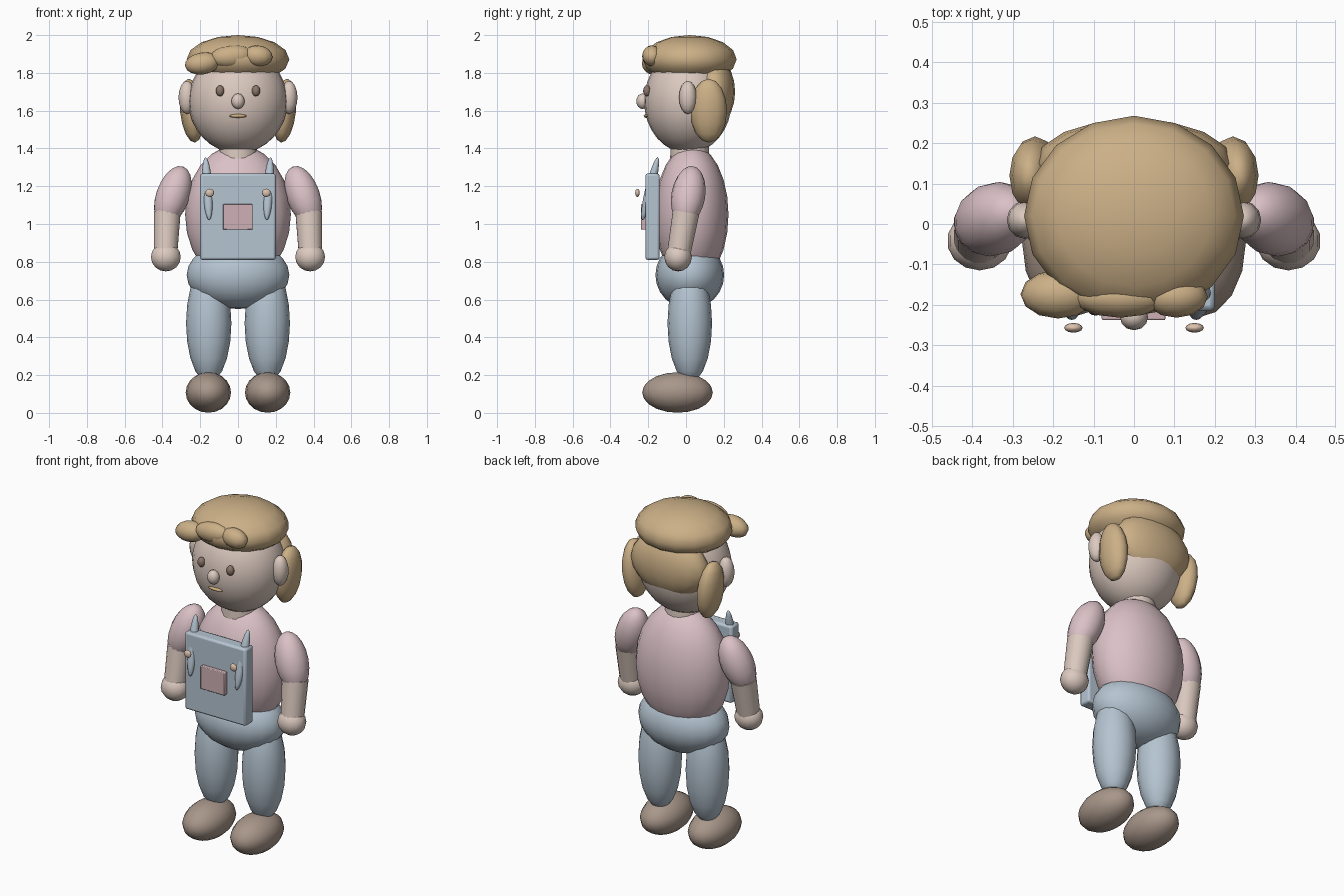
import bpy
from math import radians
from mathutils import Vector

cube = bpy.data.objects.get("Cube")
if cube:
    bpy.data.objects.remove(cube, do_unlink=True)


def linear(c):
    return c / 12.92 if c <= 0.04045 else ((c + 0.055) / 1.055) ** 2.4


def material(name, r, g, b):
    col = (linear(r), linear(g), linear(b), 1)
    m = bpy.data.materials.new(name)
    m.use_nodes = True
    m.diffuse_color = col
    bsdf = m.node_tree.nodes["Principled BSDF"]
    bsdf.inputs["Base Color"].default_value = col
    bsdf.inputs["Roughness"].default_value = 0.8
    return m


SKIN = material("skin", 0.86, 0.79, 0.75)
SHIRT = material("pink_shirt", 0.86, 0.76, 0.78)
DENIM = material("pale_denim", 0.71, 0.77, 0.82)
HAIR = material("sandy_hair", 0.80, 0.69, 0.53)
SHOE = material("brown_shoe", 0.66, 0.59, 0.54)
EYE = material("brown_eye", 0.55, 0.47, 0.42)
LIP = material("ochre_lip", 0.80, 0.68, 0.50)
BUTTON = material("tan_button", 0.86, 0.76, 0.68)
POCKET = material("rose_pocket", 0.81, 0.69, 0.71)


def finish(name, mat, angle=60):
    o = bpy.context.object
    o.name = name
    o.data.materials.append(mat)
    bpy.ops.object.shade_smooth_by_angle(angle=radians(angle))
    return o


def ball(name, mat, loc, radii, rot=(0, 0, 0), segs=16, rings=10):
    bpy.ops.mesh.primitive_uv_sphere_add(segments=segs, ring_count=rings, location=loc, rotation=rot)
    bpy.context.object.scale = radii
    bpy.ops.object.transform_apply(location=False, rotation=False, scale=True)
    return finish(name, mat)


def pair(name, mat, loc, radii, rot=(0, 0, 0), segs=16, rings=10):
    for side, s in (("left", 1), ("right", -1)):
        ball(f"{side}_{name}", mat, (s * loc[0], loc[1], loc[2]), radii,
             (rot[0], s * rot[1], s * rot[2]), segs, rings)


def tube(name, mat, a, b, r1, r2, sides=16):
    a, b = Vector(a), Vector(b)
    bpy.ops.mesh.primitive_cone_add(vertices=sides, radius1=r1, radius2=r2, depth=(b - a).length,
                                    location=(a + b) / 2,
                                    rotation=(b - a).to_track_quat('Z', 'Y').to_euler())
    return finish(name, mat)


def box(name, mat, lo, hi, bevel):
    lo, hi = Vector(lo), Vector(hi)
    bpy.ops.mesh.primitive_cube_add(size=1, location=(lo + hi) / 2)
    o = bpy.context.object
    o.scale = hi - lo
    bpy.ops.object.transform_apply(location=False, rotation=False, scale=True)
    mod = o.modifiers.new("rounding", 'BEVEL')
    mod.width, mod.segments = bevel, 2
    return finish(name, mat, 30)


# Head and face
ball("head", SKIN, (0, 0.01, 1.65), (0.262, 0.232, 0.275), segs=24, rings=16)
pair("ear", SKIN, (0.27, 0.01, 1.67), (0.045, 0.047, 0.088), segs=12, rings=8)
pair("eye", EYE, (0.095, -0.207, 1.705), (0.022, 0.02, 0.029), segs=12, rings=8)
ball("nose", SKIN, (0, -0.23, 1.65), (0.035, 0.033, 0.041), segs=12, rings=8)
ball("mouth", LIP, (0, -0.21, 1.572), (0.046, 0.014, 0.01), segs=12, rings=8)
tube("neck", SKIN, (0, 0.02, 1.33), (0, 0.02, 1.43), 0.105, 0.1)

# Hair
ball("hair_cap", HAIR, (0, 0.02, 1.872), (0.272, 0.248, 0.128), rings=8)
ball("back_hair", HAIR, (0, 0.15, 1.70), (0.245, 0.11, 0.18))
pair("side_lock", HAIR, (0.245, 0.12, 1.60), (0.062, 0.097, 0.17), (0, 0.1, 0), segs=12, rings=8)
ball("fringe_right", HAIR, (-0.188, -0.174, 1.85), (0.094, 0.06, 0.058), (0, -0.15, 0), 12, 8)
ball("fringe_middle", HAIR, (-0.035, -0.182, 1.887), (0.115, 0.05, 0.058), (0, -0.1, 0), 12, 8)
ball("fringe_left", HAIR, (0.105, -0.18, 1.89), (0.078, 0.052, 0.055), (0, 0.1, 0), 12, 8)

# Body
ball("torso", SHIRT, (0, 0.03, 1.05), (0.28, 0.195, 0.37), segs=20, rings=12)
ball("hips", DENIM, (0, 0.02, 0.73), (0.272, 0.182, 0.18), segs=20, rings=12)

# Arms
pair("sleeve", SHIRT, (0.345, 0.012, 1.15), (0.09, 0.09, 0.165), (-0.15, -0.34, 0), segs=14)
for side, s in (("left", 1), ("right", -1)):
    tube(f"{side}_forearm", SKIN, (s * 0.375, 0, 1.06), (s * 0.383, -0.037, 0.85), 0.072, 0.063)
pair("hand", SKIN, (0.382, -0.042, 0.825), (0.081, 0.073, 0.076), segs=14, rings=8)

# Legs and shoes
pair("leg", DENIM, (0.155, 0.02, 0.475), (0.12, 0.118, 0.315))
pair("shoe", SHOE, (0.157, -0.045, 0.108), (0.12, 0.187, 0.107))

# Bib with straps, pocket and buttons
box("bib", DENIM, (-0.2, -0.215, 0.81), (0.2, -0.14, 1.267), 0.012)
box("bib_pocket", POCKET, (-0.08, -0.238, 0.97), (0.078, -0.205, 1.105), 0.004)
pair("strap", DENIM, (0.162, -0.19, 1.187), (0.027, 0.025, 0.172), (-0.24, 0.06, 0), segs=12)
pair("button", BUTTON, (0.15, -0.257, 1.165), (0.023, 0.012, 0.022), segs=12, rings=8)
